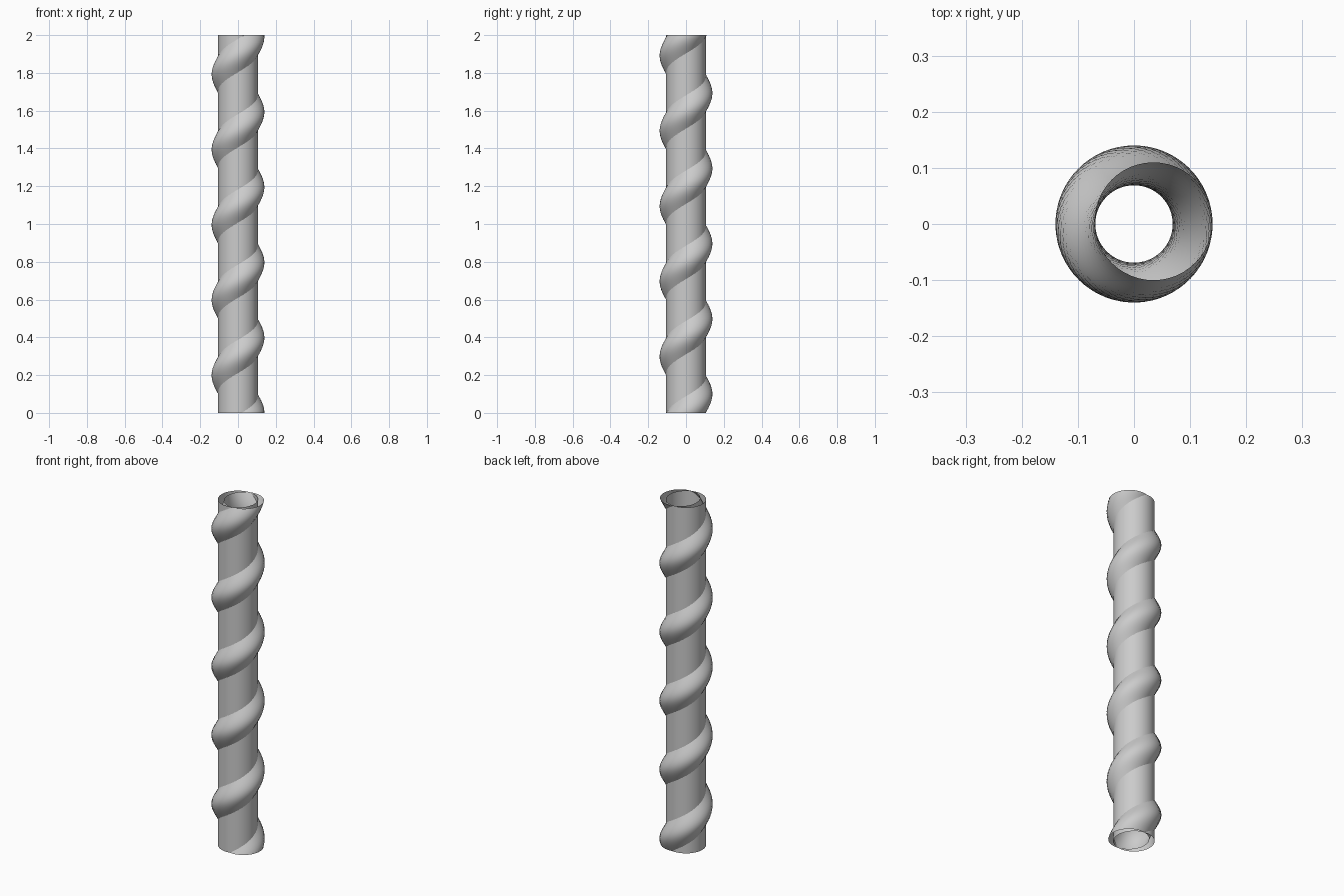
import bpy, bmesh
from math import sin, cos, pi, radians

if "Cube" in bpy.data.objects:
    bpy.data.objects.remove(bpy.data.objects["Cube"])

RADIUS, OFFSET, HEIGHT, SIDES = 0.105, 0.035, 2.0, 48
TWIST = 5 * 2 * pi + radians(8)


def open_tube(name, offset, twist, rings):
    """Open-ended tube whose round section orbits the z axis."""
    bm = bmesh.new()
    rows = []
    for i in range(rings + 1):
        t = i / rings
        a = twist * t
        cx, cy = offset * cos(a), offset * sin(a)
        rows.append([bm.verts.new((cx + RADIUS * cos(a + 2 * pi * k / SIDES),
                                   cy + RADIUS * sin(a + 2 * pi * k / SIDES),
                                   HEIGHT * t)) for k in range(SIDES)])
    for lo, hi in zip(rows, rows[1:]):
        for k in range(SIDES):
            n = (k + 1) % SIDES
            bm.faces.new((lo[k], lo[n], hi[n], hi[k]))
    for f in bm.faces:
        f.smooth = True
    mesh = bpy.data.meshes.new(name)
    bm.to_mesh(mesh)
    bm.free()
    ob = bpy.data.objects.new(name, mesh)
    bpy.context.collection.objects.link(ob)
    return ob


# Straight core tube
open_tube("core_tube", 0, 0, 1)
# Off-centre tube twisted five turns around the core
open_tube("spiral_wrap", OFFSET, TWIST, 160)
